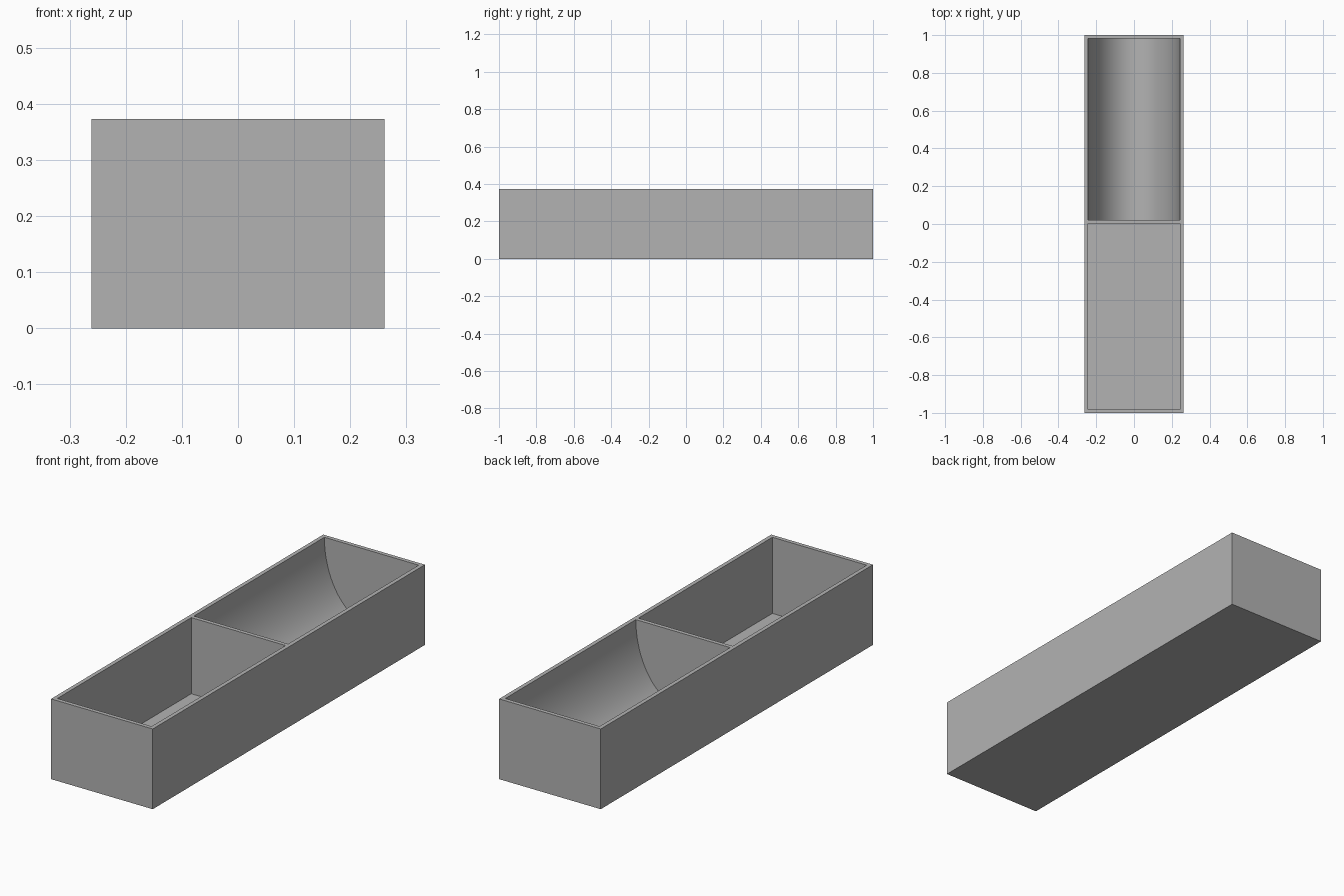
import bpy, bmesh, math

if "Cube" in bpy.data.objects:
    bpy.data.objects.remove(bpy.data.objects["Cube"], do_unlink=True)

WIDTH, LENGTH, HEIGHT, WALL = 0.523, 2.0, 0.373, 0.019
INNER = WIDTH / 2 - WALL      # half width of each compartment
DEPTH = HEIGHT - WALL         # depth of each compartment
ABOVE = HEIGHT + 0.1          # cutters rise past the rim

grey = bpy.data.materials.new("plain grey")
grey.use_nodes = True
grey.diffuse_color = (0.45, 0.45, 0.45, 1)
grey.node_tree.nodes["Principled BSDF"].inputs["Base Color"].default_value = grey.diffuse_color


def prism(name, profile, y0, y1):
    """Extrude an x-z profile along y."""
    bm = bmesh.new()
    face = bm.faces.new([bm.verts.new((x, y0, z)) for x, z in profile])
    side = bmesh.ops.extrude_face_region(bm, geom=[face])["geom"]
    verts = [v for v in side if isinstance(v, bmesh.types.BMVert)]
    bmesh.ops.translate(bm, verts=verts, vec=(0, y1 - y0, 0))
    bmesh.ops.recalc_face_normals(bm, faces=bm.faces)
    mesh = bpy.data.meshes.new(name)
    bm.to_mesh(mesh)
    bm.free()
    mesh.materials.append(grey)
    obj = bpy.data.objects.new(name, mesh)
    bpy.context.collection.objects.link(obj)
    return obj


def rectangle(half, low, high):
    return [(-half, low), (half, low), (half, high), (-half, high)]


# Outer block of the tray
tray = prism("two_compartment_tray", rectangle(WIDTH / 2, 0, HEIGHT), -LENGTH / 2, LENGTH / 2)

# Rounded trough: half ellipse below the rim
STEPS = 64
trough = [(-INNER * math.cos(math.pi * i / STEPS), HEIGHT - DEPTH * math.sin(math.pi * i / STEPS))
          for i in range(STEPS + 1)]
trough += [(INNER, ABOVE), (-INNER, ABOVE)]

# Front square compartment and back rounded compartment
end = LENGTH / 2 - WALL
cutters = [
    prism("square_compartment_cutter", rectangle(INNER, WALL, ABOVE), -end, 0.003),
    prism("rounded_compartment_cutter", trough, 0.003 + WALL, end),
]

bpy.context.view_layer.objects.active = tray
for cutter in cutters:
    cutter.hide_render = True
    mod = tray.modifiers.new("hollow", "BOOLEAN")
    mod.operation = "DIFFERENCE"
    mod.solver = "EXACT"
    mod.object = cutter
    bpy.ops.object.modifier_apply(modifier=mod.name)
    bpy.data.objects.remove(cutter, do_unlink=True)

# Smooth trough, sharp rims and corners
bpy.ops.object.select_all(action="DESELECT")
tray.select_set(True)
bpy.ops.object.shade_smooth_by_angle(angle=math.radians(30))
